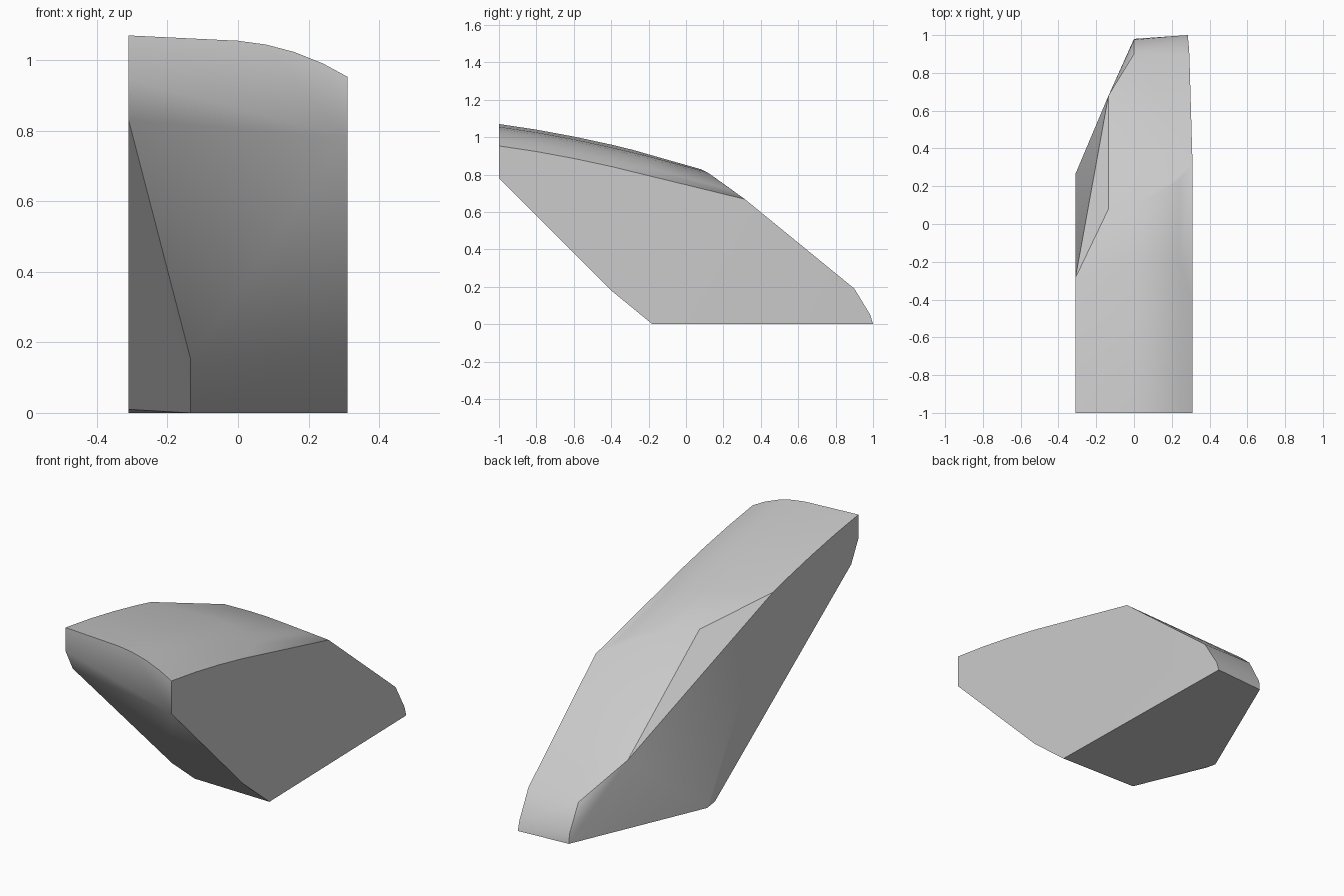
import bpy
import bmesh
import math

if "Cube" in bpy.data.objects:
    bpy.data.objects.remove(bpy.data.objects["Cube"], do_unlink=True)


def make_material(name, color):
    mat = bpy.data.materials.new(name)
    mat.use_nodes = True
    mat.diffuse_color = color
    mat.node_tree.nodes["Principled BSDF"].inputs["Base Color"].default_value = color
    return mat


SIDE = 0.31  # half width of the block

# Crown of the roof: bowed along its length, rolled over toward one side
roof_line = [(-1.0, 1.07), (-0.8, 1.04), (-0.6, 1.003), (-0.4, 0.96),
             (-0.2, 0.912), (0.0, 0.858)]
roll_off = [(-SIDE, 0.0), (0.0, 0.015), (0.08, 0.026), (0.16, 0.047),
            (0.24, 0.079), (SIDE, 0.117)]
points = []
for y, z in roof_line:
    for x, drop in roll_off:
        # the roof stops early at the clipped corner
        if x > -SIDE or y < -0.285:
            points.append((x, y, z - drop))
points.append((-SIDE, -0.285, 0.932))

# Curved rear border of the roof, where it meets the back slope
points += [(-0.135, 0.08, 0.828), (0.0, 0.11, 0.814), (0.08, 0.137, 0.796),
           (0.16, 0.18, 0.764), (0.24, 0.238, 0.72), (SIDE, 0.315, 0.668)]

# Back slope and rounded toe
points += [(-0.135, 0.68, 0.365), (0.0, 0.9, 0.19), (0.293, 0.9, 0.19),
           (0.0, 0.975, 0.05), (0.286, 0.985, 0.05),
           (0.0, 0.98, 0.0), (0.285, 1.0, 0.0)]

# Front face lower edge, undercut and flat base
points += [(-SIDE, -1.0, 0.945), (SIDE, -1.0, 0.78),
           (-SIDE, -0.94, 0.83), (SIDE, -0.4, 0.18), (-0.135, -0.36, 0.155),
           (SIDE, -0.18, 0.0), (-0.135, -0.17, 0.0),
           (-SIDE, 0.2, 0.01), (-SIDE, 0.265, 0.0)]

# Wrap the faceted block around its corners
bm = bmesh.new()
for p in points:
    bm.verts.new(p)
hull = bmesh.ops.convex_hull(bm, input=bm.verts[:])
loose = [v for v in bm.verts if not v.link_faces]
bmesh.ops.delete(bm, geom=loose, context="VERTS")
bmesh.ops.dissolve_limit(bm, angle_limit=math.radians(0.5),
                         verts=bm.verts[:], edges=bm.edges[:])
bmesh.ops.recalc_face_normals(bm, faces=bm.faces[:])

mesh = bpy.data.meshes.new("faceted_block")
bm.to_mesh(mesh)
bm.free()
mesh.materials.append(make_material("light_grey", (0.6, 0.6, 0.6, 1.0)))

block = bpy.data.objects.new("faceted_block", mesh)
bpy.context.collection.objects.link(block)
bpy.ops.object.select_all(action="DESELECT")
block.select_set(True)
bpy.context.view_layer.objects.active = block
bpy.ops.object.shade_smooth_by_angle(angle=math.radians(30))
